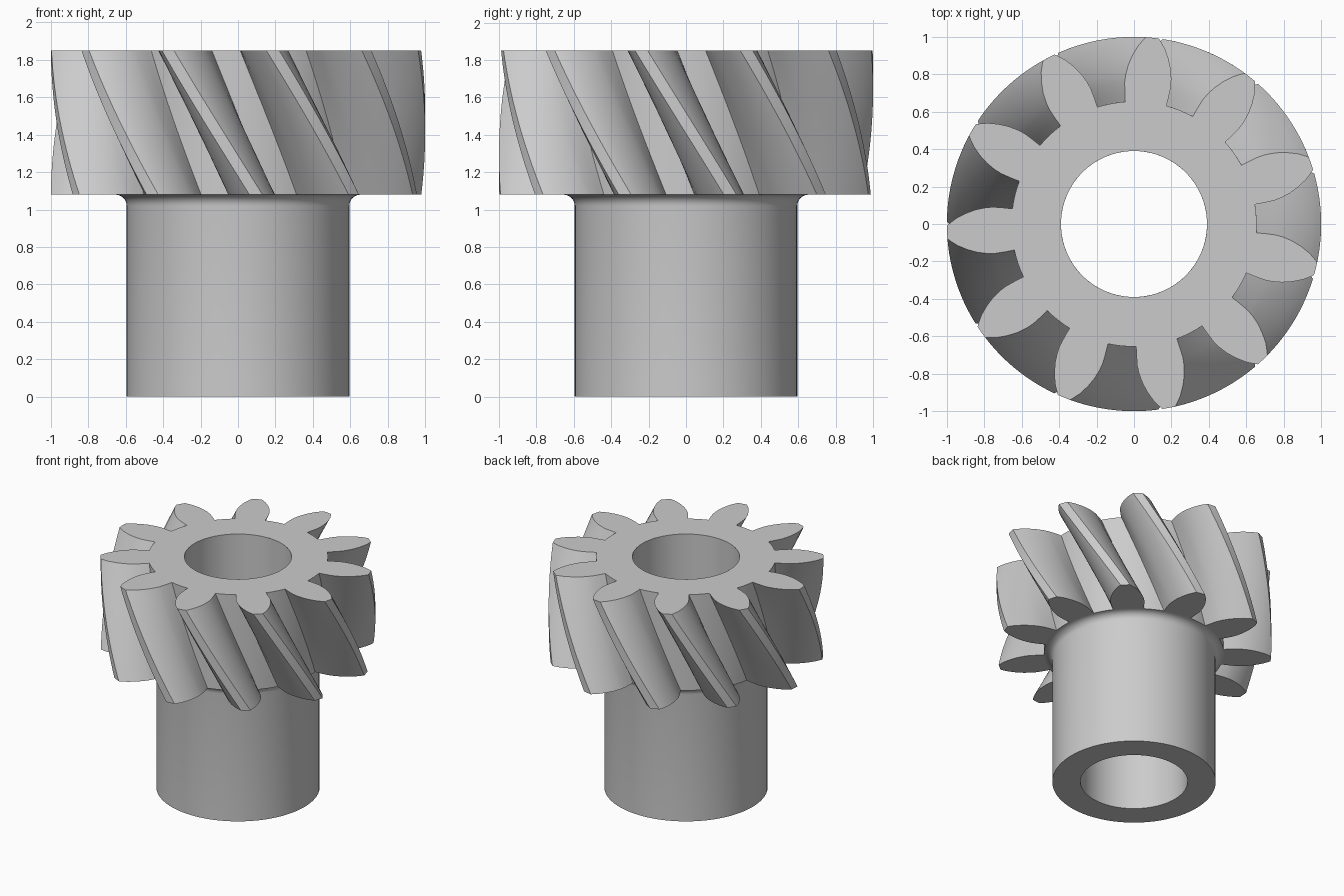
import bpy, bmesh
from math import radians, sin, cos, pi

if "Cube" in bpy.data.objects:
    bpy.data.objects.remove(bpy.data.objects["Cube"], do_unlink=True)

TEETH, TWIST, FIRST = 11, radians(27.5), radians(18.9)
TOP, UNDER = 1.85, 1.08
BORE, SHAFT, ROOT = 0.39, 0.595, 0.655
LAYERS = 16

steel = bpy.data.materials.new("grey steel")
steel.use_nodes = True
colour = (0.6, 0.6, 0.6, 1)
steel.diffuse_color = colour
steel.node_tree.nodes["Principled BSDF"].inputs["Base Color"].default_value = colour


def make_object(name, rings, closed=False):
    """Skin a stack of equal rings, given as lists of points."""
    bm = bmesh.new()
    loops = [[bm.verts.new(p) for p in ring] for ring in rings]
    for a, b in zip(loops, loops[1:]):
        n = len(a)
        for i in range(n):
            j = (i + 1) % n
            bm.faces.new((a[i], a[j], b[j], b[i]))
    mesh = bpy.data.meshes.new(name)
    bm.to_mesh(mesh)
    bm.free()
    obj = bpy.data.objects.new(name, mesh)
    mesh.materials.append(steel)
    bpy.context.collection.objects.link(obj)
    bpy.ops.object.select_all(action='DESELECT')
    obj.select_set(True)
    bpy.context.view_layer.objects.active = obj
    bpy.ops.object.shade_smooth_by_angle(angle=radians(32))
    return obj


def ring(points, z, turn=0.0):
    return [(r * cos(a + turn), r * sin(a + turn), z) for r, a in points]


# Tooth flank: radius and half width in degrees, root to tip
flank = [(ROOT, 9.7), (0.70, 9.65), (0.76, 9.4), (0.80, 8.8), (0.85, 7.7),
         (0.90, 6.2), (0.95, 4.4), (0.98, 3.0), (1.0, 2.0)]
pitch = 2 * pi / TEETH
tooth = [(r, -radians(w)) for r, w in flank] + [(1.0, 0.0)]
tooth += [(r, radians(w)) for r, w in reversed(flank)]
gap = pitch - 2 * radians(flank[0][1])
tooth += [(ROOT, radians(flank[0][1]) + gap * k / 4) for k in (1, 2, 3)]
outline = [(r, a + FIRST + k * pitch) for k in range(TEETH) for r, a in tooth]

# Helical gear: top face, twisted teeth, underside
rings = [ring([(BORE, a) for r, a in outline], TOP)]
for k in range(LAYERS + 1):
    t = k / LAYERS
    rings.append(ring(outline, TOP + (UNDER - TOP) * t, TWIST * t))
rings.append(ring([(SHAFT, a) for r, a in outline], UNDER, TWIST))
# Walls run downwards, so reverse each ring to face outwards
make_object("helical_gear", [list(reversed(r)) for r in rings])

# Hollow shaft: fillet under the gear, outer wall, base, bore
fillet = ROOT - SHAFT
profile = [(ROOT - fillet * sin(k * pi / 12), UNDER - fillet * (1 - cos(k * pi / 12)))
           for k in range(7)]
profile += [(SHAFT, 0), (BORE, 0), (BORE, TOP)]
steps = 96
angles = [-2 * pi * i / steps for i in range(steps)]
make_object("hollow_shaft", [ring([(r, a) for a in angles], z) for r, z in profile])
